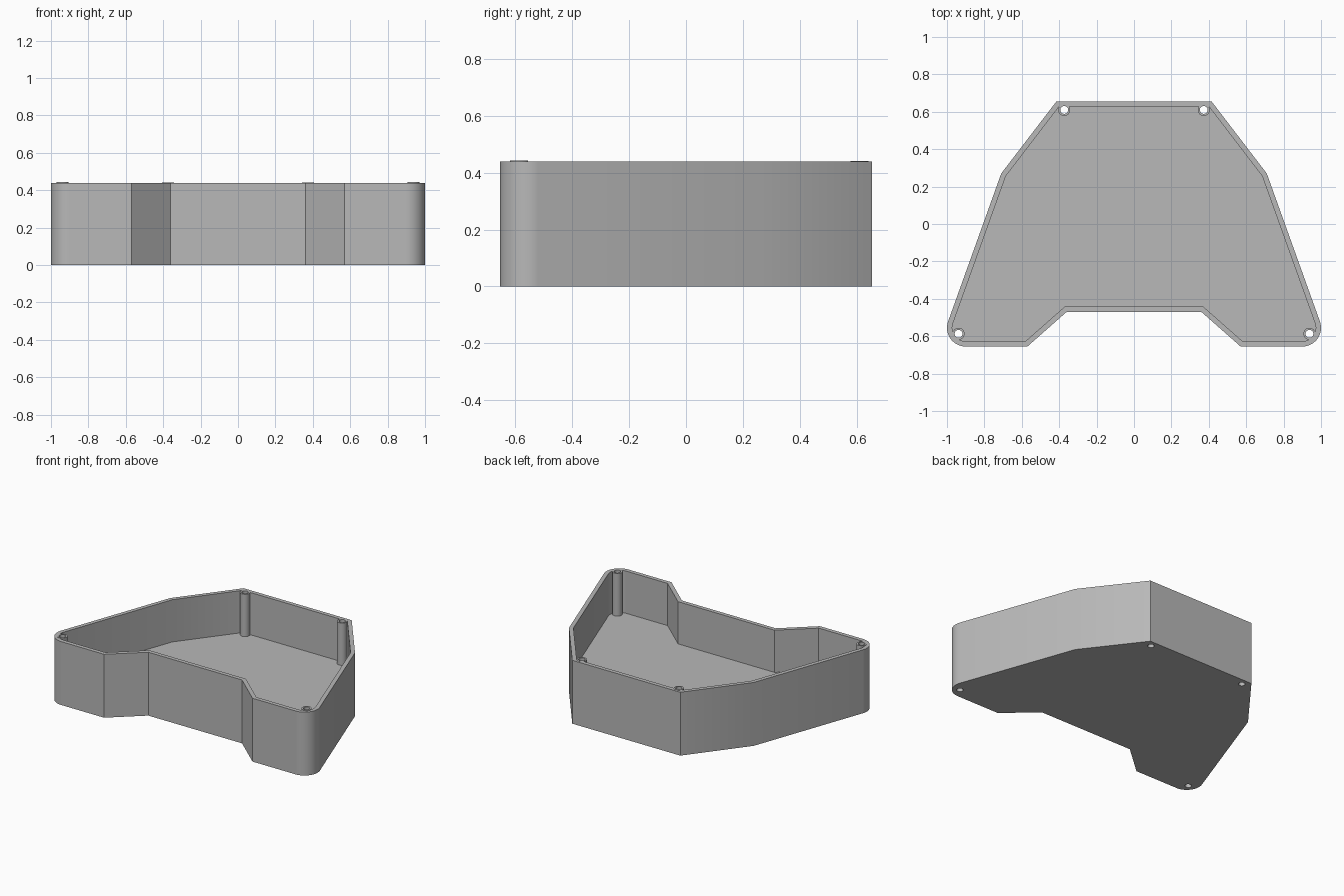
import bpy, bmesh, math
from mathutils import Vector

cube = bpy.data.objects.get("Cube")
if cube:
    bpy.data.objects.remove(cube, do_unlink=True)

HEIGHT, FLOOR, WALL = 0.44, 0.147, 0.028

# Single grey plastic
grey = bpy.data.materials.new("grey plastic")
grey.use_nodes = True
colour = (0.48, 0.48, 0.48, 1)
grey.diffuse_color = colour
grey.node_tree.nodes["Principled BSDF"].inputs["Base Color"].default_value = colour


def make_object(name, bm):
    bmesh.ops.recalc_face_normals(bm, faces=bm.faces[:])
    mesh = bpy.data.meshes.new(name)
    bm.to_mesh(mesh)
    bm.free()
    mesh.materials.append(grey)
    obj = bpy.data.objects.new(name, mesh)
    bpy.context.collection.objects.link(obj)
    return obj


def inset(points, d):
    """Mitred inward offset of a clockwise outline."""
    result = []
    for i, p in enumerate(points):
        a = (p - points[i - 1]).normalized()
        b = (points[(i + 1) % len(points)] - p).normalized()
        na, nb = Vector((a.y, -a.x)), Vector((b.y, -b.x))
        result.append(p + (na + nb) * d / (1 + na.dot(nb)))
    return result


def cylinder(name, x, y, radius, z0, z1):
    bm = bmesh.new()
    bmesh.ops.create_cone(bm, cap_ends=True, segments=32, radius1=radius,
                          radius2=radius, depth=z1 - z0)
    bmesh.ops.translate(bm, verts=bm.verts[:], vec=(x, y, (z0 + z1) / 2))
    return make_object(name, bm)


# Outline: one half with a rounded front corner, then mirrored
half = [Vector((0.415, 0.655)), Vector((0.71, 0.27))]
for i in range(15):
    t = math.radians(20 - 110 * i / 14)
    half.append(Vector((0.9 + 0.1 * math.cos(t), -0.555 + 0.1 * math.sin(t))))
half += [Vector((0.57, -0.655)), Vector((0.36, -0.47))]
outer = half + [Vector((-p.x, p.y)) for p in reversed(half)]
inner = inset(outer, WALL)

# Tray: outside walls, rim, inside walls, floor and underside
bm = bmesh.new()
loops = [[bm.verts.new((p.x, p.y, z)) for p in pts]
         for pts, z in ((outer, 0), (outer, HEIGHT), (inner, HEIGHT), (inner, FLOOR))]
for low, high in zip(loops, loops[1:]):
    for i in range(len(low)):
        j = (i + 1) % len(low)
        bm.faces.new((low[i], low[j], high[j], high[i]))
bm.faces.new(loops[0])
bm.faces.new(loops[-1])
tray = make_object("tray", bm)

# Screw posts in the corners, each with a hole through the floor
posts, holes = [], []
for side, label in ((-1, "right"), (1, "left")):
    for x, y, top, end in ((0.373, 0.61, 0.441, "back"), (0.938, -0.587, 0.443, "front")):
        name = f"{end}_{label}_screw"
        posts.append(cylinder(name + "_post", side * x, y, 0.032, 0.08, top))
        holes.append(cylinder(name + "_hole", side * x, y, 0.021, -0.1, 0.6))

for operation, tools in (("UNION", posts), ("DIFFERENCE", holes)):
    for tool in tools:
        mod = tray.modifiers.new(tool.name, "BOOLEAN")
        mod.operation = operation
        mod.solver = "EXACT"
        mod.object = tool

# Apply the cuts, then drop the tools
bpy.ops.object.select_all(action="DESELECT")
tray.select_set(True)
bpy.context.view_layer.objects.active = tray
for mod in list(tray.modifiers):
    bpy.ops.object.modifier_apply(modifier=mod.name)
for tool in posts + holes:
    bpy.data.objects.remove(tool, do_unlink=True)

# Smooth the rounded corners, keep creases sharp
bpy.ops.object.shade_smooth_by_angle(angle=math.radians(25))
weighted = tray.modifiers.new("weighted_normals", "WEIGHTED_NORMAL")
weighted.keep_sharp = True
